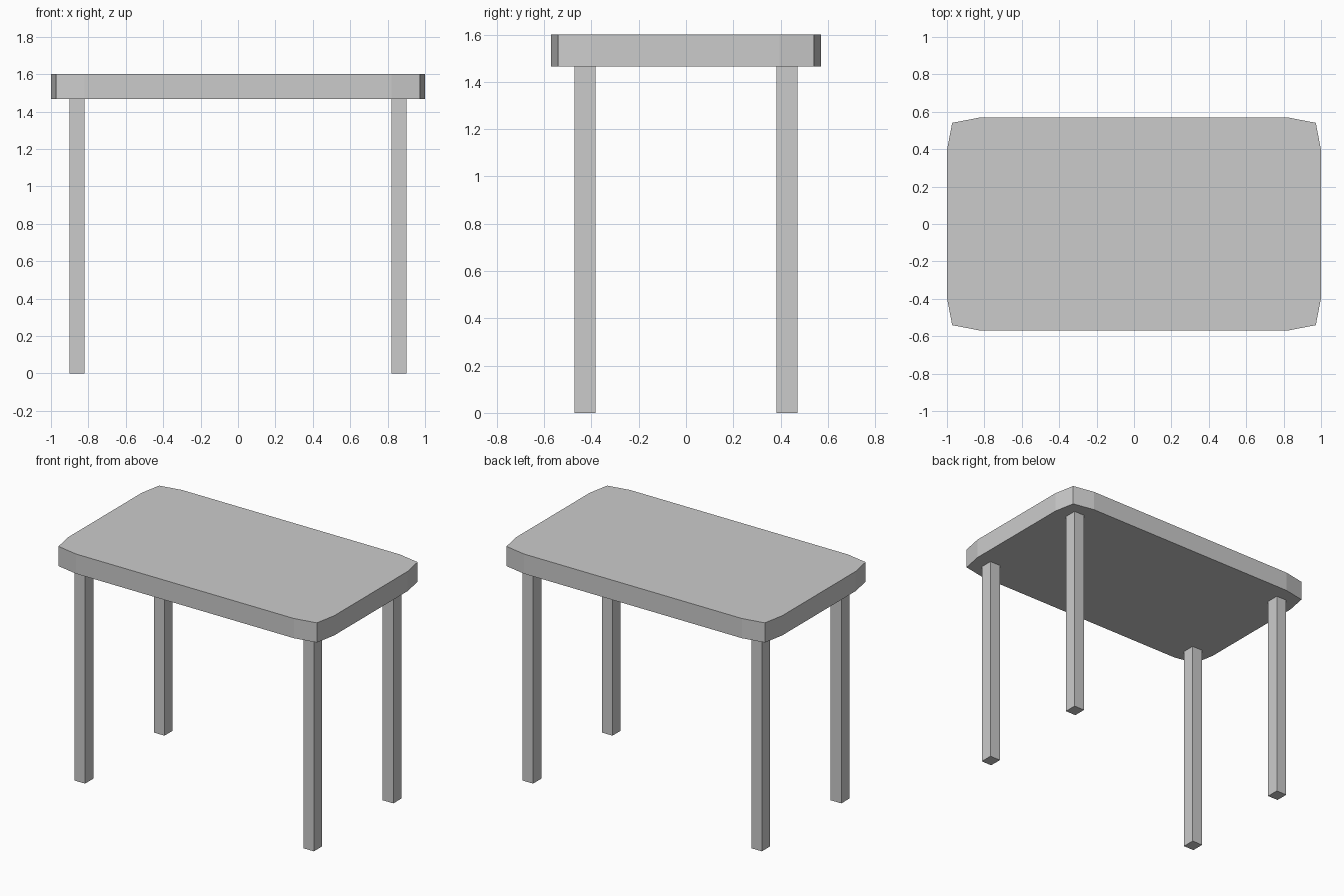
import bpy
import bmesh

if "Cube" in bpy.data.objects:
    bpy.data.objects.remove(bpy.data.objects["Cube"])

TOP_Z, UNDER_Z = 1.60, 1.466


def prism(name, outline, z0, z1):
    """Extrude a flat outline straight up from z0 to z1."""
    bm = bmesh.new()
    face = bm.faces.new([bm.verts.new((x, y, z0)) for x, y in outline])
    ext = bmesh.ops.extrude_face_region(bm, geom=[face], use_keep_orig=True)
    top = [v for v in ext["geom"] if isinstance(v, bmesh.types.BMVert)]
    bmesh.ops.translate(bm, verts=top, vec=(0, 0, z1 - z0))
    bmesh.ops.recalc_face_normals(bm, faces=bm.faces)
    mesh = bpy.data.meshes.new(name)
    bm.to_mesh(mesh)
    bm.free()
    obj = bpy.data.objects.new(name, mesh)
    bpy.context.collection.objects.link(obj)
    return obj


# Tabletop: one softened corner, mirrored round to all four
corner = [(1.0, 0.395), (0.972, 0.541), (0.82, 0.57)]
outline = []
for sx, sy in ((1, 1), (-1, 1), (-1, -1), (1, -1)):
    pts = corner if sx * sy > 0 else corner[::-1]
    outline += [(sx * x, sy * y) for x, y in pts]
prism("tabletop", outline, UNDER_Z, TOP_Z)

# Four straight legs
LEG_X, LEG_Y, HALF_X, HALF_Y = 0.861, 0.427, 0.04, 0.044
for sy, depth in ((-1, "front"), (1, "back")):
    for sx, side in ((-1, "left"), (1, "right")):
        cx, cy = sx * LEG_X, sy * LEG_Y
        square = [(cx + a * HALF_X, cy + b * HALF_Y)
                  for a, b in ((-1, -1), (1, -1), (1, 1), (-1, 1))]
        prism(f"{depth}_{side}_leg", square, 0, UNDER_Z)
